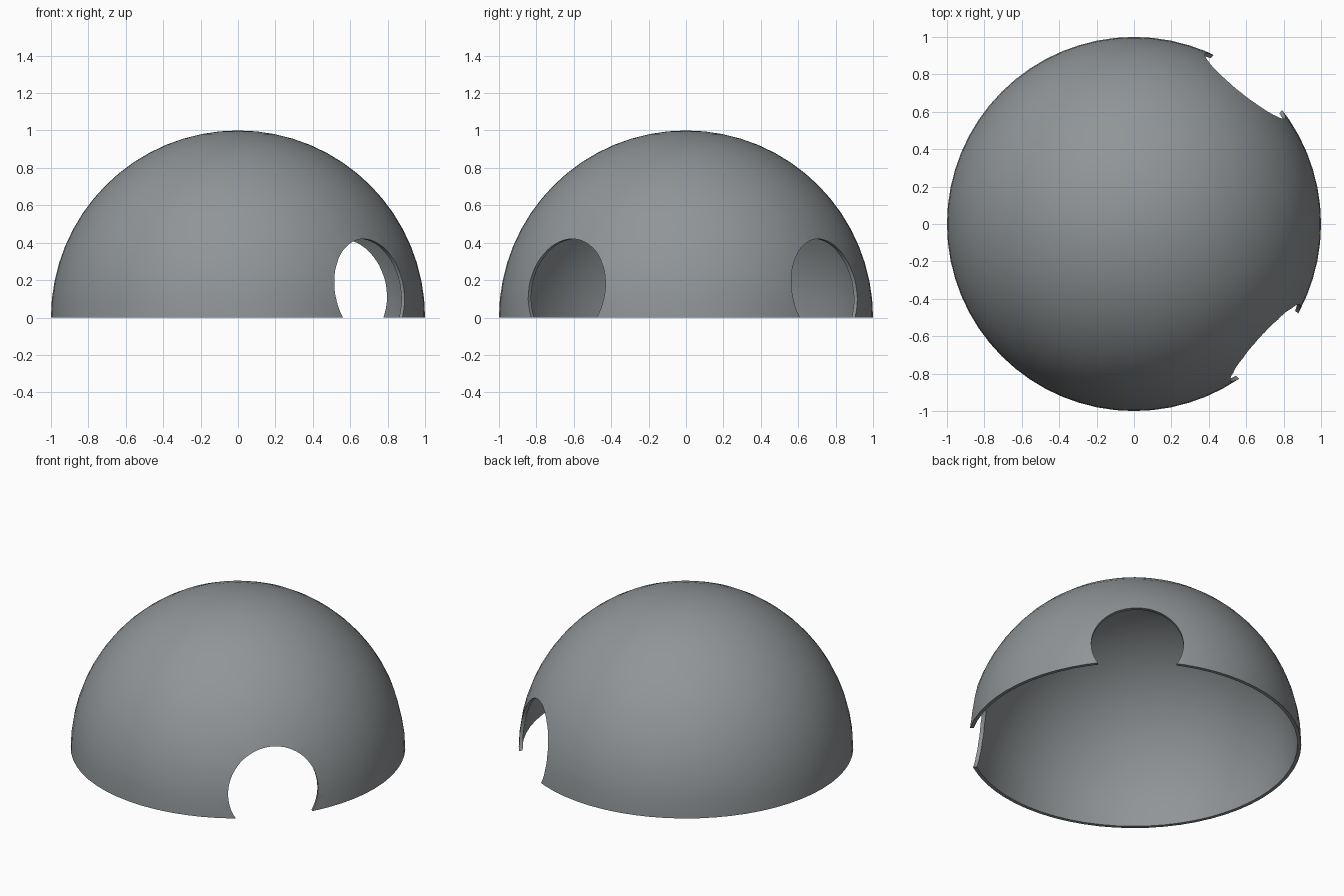
import bpy, bmesh, math

if "Cube" in bpy.data.objects:
    bpy.data.objects.remove(bpy.data.objects["Cube"])

RADIUS, WALL = 1.0, 0.022
HOLE_RADIUS, HOLE_Z = 0.276, 0.144
HOLE_ANGLES = (-42.2, 51.2)      # directions of the two openings, degrees from +x
SEGMENTS, ROWS = 64, 16

grey = bpy.data.materials.new("slate grey")
grey.diffuse_color = (0.28, 0.30, 0.31, 1)
grey.use_nodes = True
grey.node_tree.nodes["Principled BSDF"].inputs["Base Color"].default_value = grey.diffuse_color


def make_object(name, bm):
    mesh = bpy.data.meshes.new(name)
    bm.to_mesh(mesh)
    bm.free()
    obj = bpy.data.objects.new(name, mesh)
    bpy.context.collection.objects.link(obj)
    return obj


# Dome shell: an outer and inner quarter arc spun round z
def arc(radius):
    steps = [math.pi / 2 * i / ROWS for i in range(ROWS + 1)]
    return [(radius * math.cos(a), 0, radius * math.sin(a)) for a in steps]


bm = bmesh.new()
points = arc(RADIUS) + arc(RADIUS - WALL)[::-1]
verts = [bm.verts.new(p) for p in points]
edges = [bm.edges.new((verts[i], verts[(i + 1) % len(verts)]))
         for i in range(len(verts)) if i != ROWS]
bmesh.ops.spin(bm, geom=verts + edges, cent=(0, 0, 0), axis=(0, 0, 1),
               angle=2 * math.pi, steps=SEGMENTS, use_duplicate=False)
bmesh.ops.remove_doubles(bm, verts=bm.verts, dist=1e-4)
bmesh.ops.recalc_face_normals(bm, faces=bm.faces)
dome = make_object("dome_shell", bm)
dome.data.materials.append(grey)
bpy.context.view_layer.objects.active = dome
dome.select_set(True)

# Two round doorways cut by level cylinders
for angle in HOLE_ANGLES:
    bm = bmesh.new()
    bmesh.ops.create_cone(bm, cap_ends=True, segments=64, radius1=HOLE_RADIUS,
                          radius2=HOLE_RADIUS, depth=1.0)
    cutter = make_object("doorway_cutter", bm)
    cutter.data.materials.append(grey)
    a = math.radians(angle)
    cutter.location = (math.cos(a), math.sin(a), HOLE_Z)
    cutter.rotation_euler = (0, math.pi / 2, a)
    cutter.hide_render = True
    mod = dome.modifiers.new("doorway", 'BOOLEAN')
    mod.operation = 'DIFFERENCE'
    mod.solver = 'EXACT'
    mod.object = cutter
    bpy.context.view_layer.update()
    bpy.ops.object.modifier_apply(modifier=mod.name)
    bpy.data.objects.remove(cutter)

bpy.ops.object.shade_smooth_by_angle(angle=math.radians(30))
